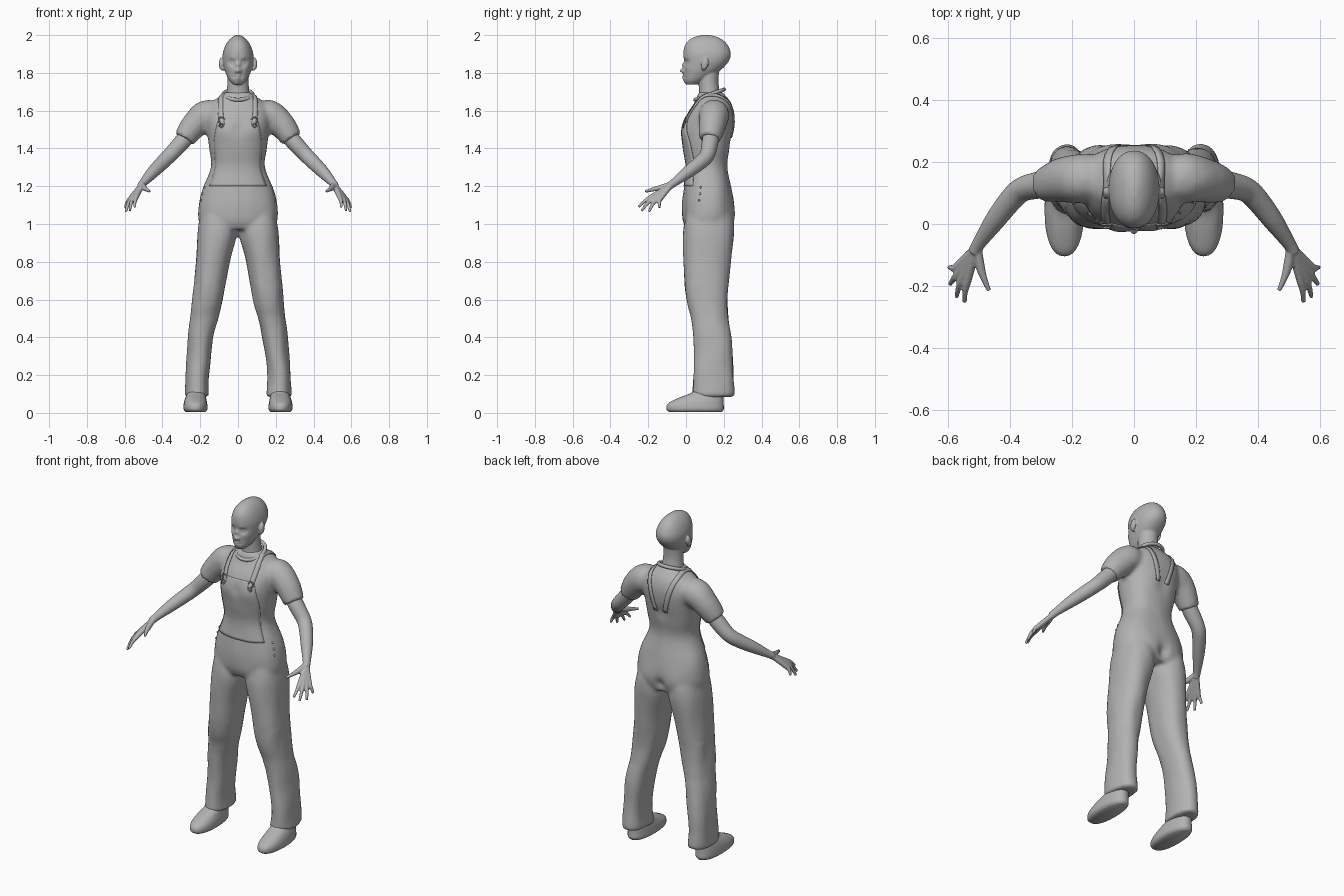
import bpy, bmesh, math
from mathutils import Vector, Matrix, noise
from mathutils.bvhtree import BVHTree

cube = bpy.data.objects.get("Cube")
if cube:
    bpy.data.objects.remove(cube)

grey = bpy.data.materials.new("plain_grey")
grey.use_nodes = True
grey.diffuse_color = (0.45, 0.45, 0.45, 1)
shader = next(n for n in grey.node_tree.nodes if n.type == 'BSDF_PRINCIPLED')
shader.inputs["Base Color"].default_value = (0.45, 0.45, 0.45, 1)


def spline(rows, steps=5):
    """Smoothly resample rows of numbers."""
    rows = [Vector(r) for r in rows]
    out = []
    for i in range(len(rows) - 1):
        a, b, c, d = rows[max(i - 1, 0)], rows[i], rows[i + 1], rows[min(i + 2, len(rows) - 1)]
        for k in range(steps):
            t = k / steps
            out.append(b + (c - a) * (t / 2) + (2 * a - 5 * b + 4 * c - d) * (t * t / 2)
                       + (3 * b - a - 3 * c + d) * (t ** 3 / 2))
    return out + [rows[-1]]


def loft(bm, rows, side=1, flat=True, power=2.0, sides=32):
    """Closed loft; rows are x, y, z, half width, half depth."""
    rows = spline(rows)
    rings = []
    for i, r in enumerate(rows):
        centre = Vector(r[:3])
        way = Vector(rows[min(i + 1, len(rows) - 1)][:3]) - Vector(rows[max(i - 1, 0)][:3])
        turn = Matrix.Identity(3) if flat else way.to_track_quat('Z', 'Y').to_matrix()
        ring = []
        for k in range(sides):
            c, s = math.cos(math.tau * k / sides), math.sin(math.tau * k / sides)
            p = Vector((math.copysign(abs(c) ** (2 / power), c) * r[3],
                        math.copysign(abs(s) ** (2 / power), s) * r[4], 0))
            p = centre + turn @ p
            ring.append(bm.verts.new((p.x * side, p.y, p.z)))
        rings.append(ring)
    for a, b in zip(rings, rings[1:]):
        for k in range(sides):
            n = (k + 1) % sides
            bm.faces.new((a[k], a[n], b[n], b[k]))
    bm.faces.new(rings[0])
    bm.faces.new(rings[-1])


def tube(bm, path, side=1, sides=16):
    loft(bm, [(x, y, z, r, r) for x, y, z, r in path], side, flat=False, sides=sides)


def ball(bm, centre, size, tilt=0):
    m = Matrix.Translation(centre) @ Matrix.Rotation(tilt, 4, 'X') @ Matrix.Diagonal((*size, 1))
    bmesh.ops.create_uvsphere(bm, u_segments=20, v_segments=12, radius=1, matrix=m)


def make(name, bm, voxel=0, smooth=3):
    """Turn a bmesh into an object, fusing its pieces if a voxel size is given."""
    bmesh.ops.recalc_face_normals(bm, faces=bm.faces)
    mesh = bpy.data.meshes.new(name)
    bm.to_mesh(mesh)
    bm.free()
    ob = bpy.data.objects.new(name, mesh)
    bpy.context.collection.objects.link(ob)
    if voxel:
        fuse = ob.modifiers.new("fuse", 'REMESH')
        fuse.mode, fuse.voxel_size = 'VOXEL', voxel
        soft = ob.modifiers.new("soften", 'SMOOTH')
        soft.factor, soft.iterations = 0.5, smooth
        done = bpy.data.meshes.new_from_object(ob.evaluated_get(bpy.context.evaluated_depsgraph_get()))
        ob.modifiers.clear()
        ob.data = done
    ob.data.materials.clear()
    ob.data.materials.append(grey)
    ob.data.shade_smooth()
    return ob


def displace(ob, offset):
    """Move every vertex by offset(position, normal), reading all normals first."""
    moved = [v.co + offset(v.co, v.normal) for v in ob.data.vertices]
    ob.data.vertices.foreach_set("co", [c for p in moved for c in p])
    ob.data.update()


def sculpt(ob, bumps, facing):
    """Push the front (-1) or back (1) in y with mirrored soft bumps: x, z, radius, amount."""
    def push(p, normal):
        weight = min(1, max(0, normal.y * facing * 2))
        if not weight:
            return Vector()
        return Vector((0, weight * sum(a * math.exp(-((abs(p.x) - x) ** 2 + (p.z - z) ** 2) / r ** 2)
                                       for x, z, r, a in bumps), 0))
    displace(ob, push)


def fold(p, normal):
    """Soft cloth folds, deeper on the lower legs."""
    return normal * noise.noise(Vector((p.x * 14, p.y * 14, p.z * 6))) * (.006 if p.z < .7 else .003)


# Overalls and shirt: torso, legs and short sleeves fused
bm = bmesh.new()
loft(bm, [(0, .118, .97, .17, .115), (0, .118, 1.02, .208, .134), (0, .118, 1.1, .208, .136),
          (0, .116, 1.18, .19, .126), (0, .11, 1.3, .143, .108), (0, .11, 1.4, .153, .122),
          (0, .116, 1.5, .165, .134), (0, .13, 1.58, .172, .124), (0, .14, 1.64, .145, .098),
          (0, .135, 1.68, .088, .075), (0, .132, 1.7, .065, .06)], power=2.3)
for s in (1, -1):
    loft(bm, [(.11, .118, 1.04, .09, .12), (.11, .118, .95, .105, .135), (.134, .112, .8, .09, .126),
              (.16, .11, .6, .082, .11), (.178, .126, .5, .074, .099), (.198, .14, .4, .068, .1),
              (.216, .146, .2, .061, .105), (.217, .142, .085, .067, .108)], s, power=2.2)
    tube(bm, [(.1, .145, 1.575, .07), (.17, .148, 1.575, .08), (.235, .14, 1.52, .071),
              (.285, .126, 1.45, .057)], s, 32)
overalls = make("overalls", bm, .012, 3)
sculpt(overalls, [(.07, 1.49, .055, -.008), (0, 1.5, .03, .006), (0, 1.12, .08, -.004)], -1)
sculpt(overalls, [(.1, 1.04, .07, .01), (0, 1.02, .03, -.018), (0, 1.45, .04, -.008),
                  (.2, .1, .06, .01)], 1)
displace(overalls, fold)
skin = BVHTree.FromPolygons([v.co.copy() for v in overalls.data.vertices],
                            [p.vertices[:] for p in overalls.data.polygons])


def front_point(x, z):
    return skin.ray_cast(Vector((x, -1, z)), Vector((0, 1, 0)))[0]


def cloth_plate(name, grid, thick):
    """Thin plate laid on the overalls from a grid of nearby points."""
    bm = bmesh.new()
    rows = []
    for row in grid:
        line = []
        for p in row:
            spot, normal, _, _ = skin.find_nearest(Vector(p))
            line.append(bm.verts.new(spot + normal * thick))
        rows.append(line)
    for a, b in zip(rows, rows[1:]):
        for k in range(len(a) - 1):
            bm.faces.new((a[k], a[k + 1], b[k + 1], b[k]))
    ob = make(name, bm)
    mod = ob.modifiers.new("thickness", 'SOLIDIFY')
    mod.thickness, mod.offset = thick, 0


# Bib panel
outline = spline([(1.2, .15), (1.3, .12), (1.42, .125), (1.5, .115), (1.56, .1)])
cloth_plate("bib_panel", [[front_point(half * k / 8, z) for k in range(-8, 9)] for z, half in outline], .003)

for s, label in ((1, "left"), (-1, "right")):
    # Shoulder strap running over to the middle of the back
    path = spline([(.088, -.02, 1.53), (.095, .02, 1.6), (.097, .07, 1.67), (.097, .13, 1.7),
                   (.09, .21, 1.67), (.07, .26, 1.6), (.03, .27, 1.45)])
    cloth_plate(label + "_strap", [[(s * (p.x + w), p.y, p.z) for w in (-.015, 0, .015)] for p in path], .004)

    # Buckle frame and stud
    bm = bmesh.new()
    for z, r in ((1.55, .016), (1.522, .011)):
        spot = front_point(s * .088, z)
        spot.y -= .008
        loop = [spot + Vector((r * math.cos(a), 0, r * math.sin(a)))
                for a in (math.tau * k / 8 for k in range(8))]
        for a, b in zip(loop, loop[1:] + loop[:1]):
            tube(bm, [(*a, .0035), (*b, .0035)], sides=8)
    ball(bm, spot, (.006, .004, .006))
    make(label + "_buckle", bm)

    # Side opening buttons
    bm = bmesh.new()
    for z in (1.13, 1.17, 1.21):
        ball(bm, skin.find_nearest(Vector((s * .22, .06, z)))[0], (.006, .006, .006))
    make(label + "_hip_buttons", bm)

    # Bare arm, palm and fingers
    bm = bmesh.new()
    tube(bm, [(.24, .14, 1.5, .044), (.3, .127, 1.43, .044), (.36, .112, 1.365, .04),
              (.4, .075, 1.325, .038), (.45, .01, 1.275, .033), (.5, -.062, 1.22, .022),
              (.515, -.09, 1.2, .021)], s, 24)
    fingers = [((.537, -.18, 1.145), (.547, -.252, 1.09)), ((.553, -.172, 1.137), (.573, -.235, 1.07)),
               ((.566, -.158, 1.13), (.594, -.195, 1.065)), ((.573, -.138, 1.13), (.597, -.14, 1.085))]
    for knuckle, tip in fingers:
        mid = (Vector(knuckle) + Vector(tip)) / 2 + Vector((.003, -.002, .004))
        tube(bm, [(.508, -.075, 1.21, .014), (*knuckle, .0135), (*mid, .0095), (*tip, .007)], s)
    tube(bm, [(.505, -.08, 1.21, .014), (.497, -.135, 1.192, .015), (.485, -.175, 1.183, .011),
              (.468, -.215, 1.172, .007)], s)
    make(label + "_arm", bm, .0045, 2)

    # Shoe
    bm = bmesh.new()
    loft(bm, [(.225, .05, .005, .052, .14), (.225, .048, .02, .063, .152), (.225, .052, .05, .062, .147),
              (.224, .08, .08, .055, .118), (.22, .115, .11, .047, .08), (.217, .13, .15, .042, .062)],
         s, power=2.3)
    make(label + "_shoe", bm)

# Neckband
bm = bmesh.new()
ring = [Vector((.078 * math.cos(a), .125 + .076 * math.sin(a), 1.685 + .027 * math.sin(a)))
        for a in (math.tau * k / 32 for k in range(32))]
for a, b in zip(ring, ring[1:] + ring[:1]):
    tube(bm, [(*a, .011), (*b, .011)], sides=12)
make("neckband", bm, .005, 2)

# Head, neck and ears
bm = bmesh.new()
skull = [(1.738, .026, .004, .06), (1.76, .046, -.008, .1), (1.79, .062, -.01, .15),
         (1.82, .073, -.01, .19), (1.86, .081, -.01, .225), (1.9, .081, -.014, .237),
         (1.94, .069, -.008, .225), (1.97, .051, .012, .2), (1.99, .03, .045, .165), (2.0, .01, .085, .125)]
loft(bm, [(0, (f + b) / 2, z, w, (b - f) / 2) for z, w, f, b in skull], power=2.15, sides=48)
loft(bm, [(0, .128, 1.64, .075, .068), (0, .125, 1.69, .062, .056), (0, .12, 1.75, .056, .052),
          (0, .12, 1.81, .056, .055)])
for s in (1, -1):
    ball(bm, (s * .09, .1, 1.848), (.011, .019, .033), -.25)
    ball(bm, (s * .083, .093, 1.825), (.01, .01, .014))
head = make("head", bm, .0045, 2)
# Nose, eyes, brows, lips, cheeks and chin
sculpt(head, [(0, 1.812, .013, -.022), (0, 1.842, .013, -.011), (.013, 1.808, .008, -.006),
              (.033, 1.856, .016, .011), (.033, 1.856, .008, -.006), (.03, 1.878, .013, -.003),
              (0, 1.784, .013, -.006), (0, 1.771, .012, -.007), (.008, 1.7775, .004, .004),
              (.018, 1.7775, .005, .004), (0, 1.75, .015, -.005), (.045, 1.825, .018, -.004)], -1)
